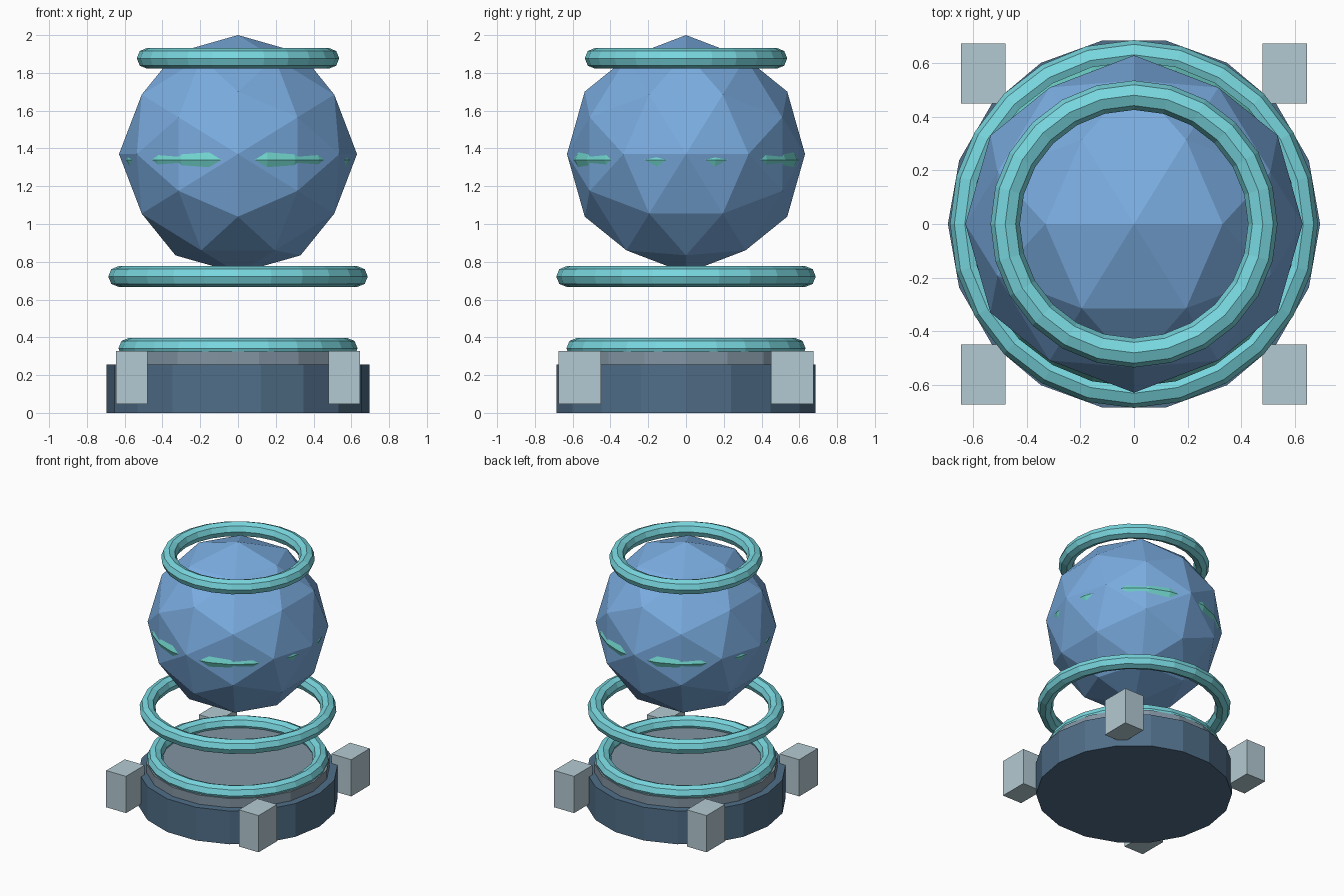
import bpy, bmesh, math
from mathutils import Matrix

if "Cube" in bpy.data.objects:
    bpy.data.objects.remove(bpy.data.objects["Cube"], do_unlink=True)


def material(name, rgb):
    """Flat material from 0-255 display values."""
    lin = [((c / 255 + 0.055) / 1.055) ** 2.4 for c in rgb] + [1]
    m = bpy.data.materials.new(name)
    m.use_nodes = True
    m.diffuse_color = lin
    m.node_tree.nodes["Principled BSDF"].inputs["Base Color"].default_value = lin
    return m


BLUE = material("crystal_blue", (122, 172, 224))
CYAN = material("ring_cyan", (120, 214, 222))
GREEN = material("band_teal", (112, 212, 204))
NAVY = material("base_slate", (80, 110, 136))
GREY = material("tier_grey", (130, 148, 162))
PALE = material("block_pale", (180, 202, 210))


def finish(name, mat):
    ob = bpy.context.object
    ob.name = ob.data.name = name
    ob.data.materials.clear()
    ob.data.materials.append(mat)
    return ob


def drum(name, radius, z0, z1, mat):
    bpy.ops.mesh.primitive_cylinder_add(
        vertices=18, radius=radius, depth=z1 - z0,
        location=(0, 0, (z0 + z1) / 2), rotation=(0, 0, math.pi / 2))
    finish(name, mat)


def ring(name, radius, z, mat, tube=0.055):
    bpy.ops.mesh.primitive_torus_add(
        major_radius=radius, minor_radius=tube, major_segments=24,
        minor_segments=8, location=(0, 0, z))
    finish(name, mat)


# Stepped pedestal
drum("base", 0.695, 0, 0.255, NAVY)
drum("upper_tier", 0.64, 0.255, 0.325, GREY)

# Rings on and above the pedestal
ring("pedestal_ring", 0.578, 0.342, CYAN)
ring("floating_ring", 0.632, 0.722, CYAN)
ring("crown_ring", 0.481, 1.877, CYAN)

# Band mostly buried in the orb, showing only where the facets dip
ring("orb_band", 0.553, 1.34, GREEN)

# Faceted orb, turned so an edge midpoint points straight up
bpy.ops.mesh.primitive_ico_sphere_add(subdivisions=2, radius=0.63, location=(0, 0, 1.37))
orb = finish("orb", BLUE)
orb.data.transform(Matrix.Rotation(-math.atan(2) / 2, 4, "Y"))

# Four corner blocks
for sx, side in ((1, "left"), (-1, "right")):
    for sy, end in ((-1, "front"), (1, "back")):
        bpy.ops.mesh.primitive_cube_add(size=1, location=(sx * 0.563, sy * 0.562, 0.187))
        block = finish(f"{end}_{side}_block", PALE)
        block.data.transform(Matrix.Diagonal((0.168, 0.225, 0.282, 1)))
